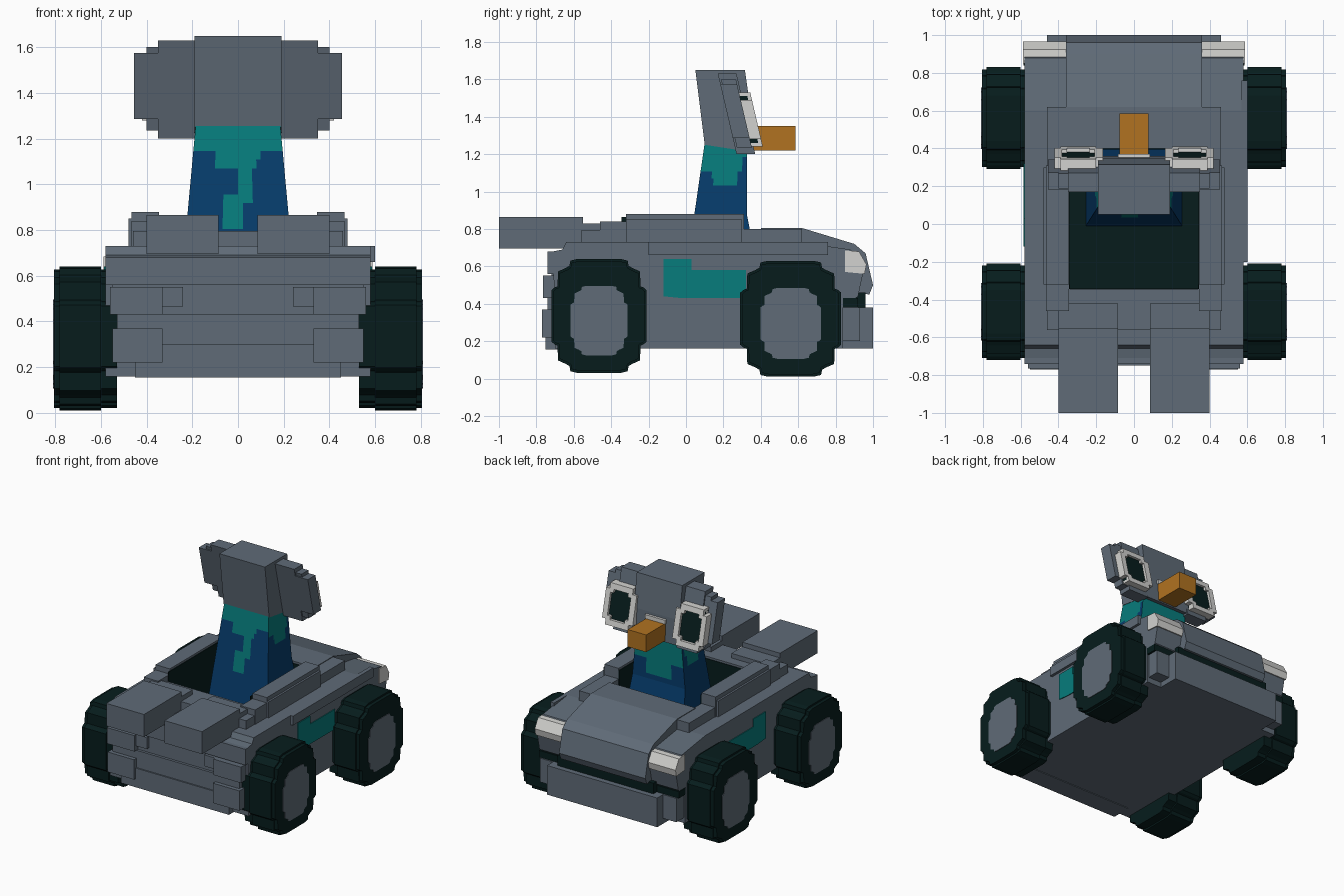
import bpy, bmesh
from mathutils import Vector

cube = bpy.data.objects.get("Cube")
if cube:
    bpy.data.objects.remove(cube, do_unlink=True)


def make_mat(name, r, g, b):
    m = bpy.data.materials.new(name)
    m.use_nodes = True
    m.diffuse_color = (r, g, b, 1)
    m.node_tree.nodes["Principled BSDF"].inputs["Base Color"].default_value = (r, g, b, 1)
    return m


GREY = make_mat("slate grey", .115, .147, .185)
DARK = make_mat("dark green black", .002, .012, .012)
TEAL = make_mat("teal", .002, .2, .2)
BLUE = make_mat("deep blue", .002, .045, .15)
ORANGE = make_mat("orange", .44, .17, .015)
WHITE = make_mat("off white", .65, .65, .63)


def finish(bm, name, *mats):
    bmesh.ops.recalc_face_normals(bm, faces=bm.faces)
    me = bpy.data.meshes.new(name)
    bm.to_mesh(me)
    bm.free()
    for m in mats:
        me.materials.append(m)
    ob = bpy.data.objects.new(name, me)
    bpy.context.collection.objects.link(ob)
    return ob


def prism(name, x0, x1, profile, mat):
    """Side profile of (y, z) points extruded across x."""
    bm = bmesh.new()
    face = bm.faces.new([bm.verts.new((x0, y, z)) for y, z in profile])
    ext = bmesh.ops.extrude_face_region(bm, geom=[face])["geom"]
    bmesh.ops.translate(bm, vec=(x1 - x0, 0, 0),
                        verts=[v for v in ext if isinstance(v, bmesh.types.BMVert)])
    return finish(bm, name, mat)


def box(name, x0, x1, y0, y1, z0, z1, mat=GREY):
    return prism(name, x0, x1, [(y0, z0), (y1, z0), (y1, z1), (y0, z1)], mat)


def pair(build, name, x0, x1, *rest):
    """Build a part on both sides."""
    build("left_" + name, x0, x1, *rest)
    build("right_" + name, -x1, -x0, *rest)


def slab(name, x0, x1, z0, z1, d0, d1, mat):
    """Plate leaning with the face of the head."""
    def lean(z):
        return .17 + (1.63 - z) * .233
    prism(name, x0, x1, [(lean(z0) + d0, z0), (lean(z0) + d1, z0),
                         (lean(z1) + d1, z1), (lean(z1) + d0, z1)], mat)


def stepped(cy, cz, ry, rz):
    """Stepped round outline."""
    q = [(1, .45), (.93, .5), (.87, .52), (.86, .78), (.7, .84), (.62, .88), (.6, .97), (.45, 1)]
    half = q + [(-a, b) for a, b in reversed(q)]
    full = half + [(-a, -b) for a, b in half]
    return [(cy + a * ry, cz + b * rz) for a, b in full]


# Car body with an open cockpit
body = prism("car_body", -.58, .58,
             [(-.7, .16), (.84, .16), (.84, .38), (.92, .44), (.95, .58),
              (.88, .69), (.6, .73), (-.64, .73), (-.66, .69), (-.71, .68)], GREY)
cutter = box("cockpit_cutter", -.345, .345, -.345, .4, .5, 1)
cut = body.modifiers.new("cockpit", "BOOLEAN")
cut.operation = "DIFFERENCE"
cut.solver = "EXACT"
cut.object = cutter
bpy.context.view_layer.update()
carved = bpy.data.meshes.new_from_object(body.evaluated_get(bpy.context.evaluated_depsgraph_get()))
body.modifiers.clear()
body.data = carved
bpy.data.objects.remove(cutter, do_unlink=True)
carved.materials.clear()
carved.materials.append(GREY)
carved.materials.append(DARK)
for p in carved.polygons:
    inside = all(abs(carved.vertices[i].co.x) < .35 and -.35 < carved.vertices[i].co.y < .41
                 for i in p.vertices)
    p.material_index = 1 if inside else 0

# Cockpit rim and its dark lining
pair(box, "rim_side", .345, .465, -.32, .31, .7, .88)
pair(box, "rim_tail", .345, .465, -.46, -.32, .7, .84)
pair(box, "rim_shoulder", .46, .48, -.32, .3, .7, .85)
box("belt_rail", .57, .6, -.2, .76, .66, .73)
box("rim_back", -.46, .46, -.56, -.345, .7, .795)
pair(box, "lining_side", .34, .345, -.345, .31, .5, .865, DARK)
box("lining_front", -.34, .34, .395, .4, .5, .79, DARK)
box("lining_back", -.34, .34, -.345, -.34, .5, .78, DARK)

# Bonnet, cowl, grille, bumper and headlights
prism("bonnet", -.36, .36, [(.4, .5), (.98, .45), (1, .5), (.96, .67), (.9, .72),
                            (.62, .805), (.4, .805)], GREY)
box("cowl", -.46, .46, .4, .62, .7, .8)
pair(box, "cowl_side", .345, .46, .3, .41, .7, .8)
box("grille", -.4, .4, .8, .96, .38, .46, DARK)
box("front_bumper", -.46, .46, .8, 1, .16, .38)
pair(box, "bumper_corner", .45, .57, .8, .93, .2, .38)
lamp = [(.85, .57), (.955, .56), (.965, .61), (.925, .68), (.85, .685)]
pair(prism, "headlight", .36, .588, lamp, WHITE)
pair(box, "grille_corner", .4, .585, .84, .92, .38, .43, DARK)

# Tail ledges, lamps and the twin rear boxes
box("tail_ledge", -.58, .58, -.74, -.6, .56, .68)
box("tail_panel", -.55, .55, -.72, -.6, .43, .56)
pair(box, "tail_corner", .33, .56, -.765, -.6, .43, .55)
pair(box, "tail_lamp", .24, .33, -.745, -.6, .465, .55)
box("tail_middle", -.53, .53, -.74, -.6, .3, .43)
pair(box, "rear_bumper_corner", .33, .55, -.77, -.6, .22, .37)
box("rear_bumper", -.45, .45, -.75, -.6, .155, .3)
pair(box, "rear_box", .085, .4, -1, -.55, .695, .865)
pair(box, "rear_box_mount", .085, .4, -.56, -.42, .72, .83)

# Teal side panels
panel = [(-.12, .44), (-.02, .43), (.32, .43), (.32, .58), (.03, .58), (.03, .64), (-.12, .64)]
pair(prism, "door_panel", .577, .586, panel, TEAL)

# Wheels with hubcaps
for end, cy, cz, ry, rz in (("front", .56, .32, .27, .31), ("rear", -.465, .335, .255, .305)):
    pair(prism, end + "_tyre", .6, .78, stepped(cy, cz, ry, rz), DARK)
    pair(prism, end + "_tyre_rim", .53, .806, stepped(cy, cz, ry * .96, rz * .96), DARK)
    pair(prism, end + "_hubcap", .8, .81, stepped(cy, cz - .025, ry * .6, rz * .61), GREY)

# Tapered neck, patterned in blue and teal
bm = bmesh.new()
bmesh.ops.create_cube(bm, size=1)
bmesh.ops.subdivide_edges(bm, edges=bm.edges, cuts=19, use_grid_fill=True)
for f in bm.faces:
    f.material_index = 0 if abs(f.normal.x) > .5 else 1 if f.normal.y > .5 else 2
for v in bm.verts:
    t = v.co.z + .5
    back = -.01 + .11 * t
    front = .325 + .075 * max(0, 1 - 2 * t)
    v.co = Vector((v.co.x * (.51 - .14 * t), back + (v.co.y + .5) * (front - back), .5 + .76 * t))
for f in bm.faces:
    x, y, z = f.calc_center_median()
    if f.material_index == 0:
        teal = z > 1.2 or (y < .3 and z > 1.11) or (abs(y - .21) < .07 and z > 1.03)
    elif f.material_index == 1:
        teal = z > 1.03 or (abs(x) < .1 and z > .93)
    else:
        teal = z > 1.13 or (-.1 < x < .09 and z > 1.06) or (0 < x < .06 and z > .9)
        teal = teal or (-.06 < x < .03 and .8 < z < .97)
    f.material_index = 1 if teal else 0
finish(bm, "neck", BLUE, TEAL)

# Head with stepped side plates
prism("head", -.19, .19, [(.05, 1.65), (.315, 1.65), (.35, 1.4), (.36, 1.21), (.1, 1.25)], GREY)
pair(slab, "cheek", .18, .35, 1.2, 1.63, 0, .1, GREY)
pair(slab, "cheek_edge", .35, .455, 1.285, 1.575, 0, .09, GREY)
pair(slab, "cheek_corner", .35, .4, 1.235, 1.6, .01, .09, GREY)

# Eyes: dark pupils set inside raised stepped rings
pair(slab, "pupil", .2, .39, 1.26, 1.51, .09, .13, DARK)
pair(slab, "eye_ring_top", .2, .39, 1.49, 1.53, .09, .15, WHITE)
pair(slab, "eye_ring_bottom", .2, .39, 1.24, 1.28, .09, .15, WHITE)
pair(slab, "eye_ring_inner", .165, .21, 1.28, 1.49, .09, .15, WHITE)
pair(slab, "eye_ring_outer", .38, .42, 1.28, 1.49, .09, .15, WHITE)
for z in (1.28, 1.465):
    pair(slab, "eye_ring_inner_corner", .21, .235, z, z + .025, .09, .15, WHITE)
    pair(slab, "eye_ring_outer_corner", .355, .38, z, z + .025, .09, .15, WHITE)

# Beak
box("beak", -.077, .077, .33, .585, 1.22, 1.35, ORANGE)
box("beak_top_band", -.085, .085, .33, .37, 1.35, 1.38, WHITE)
